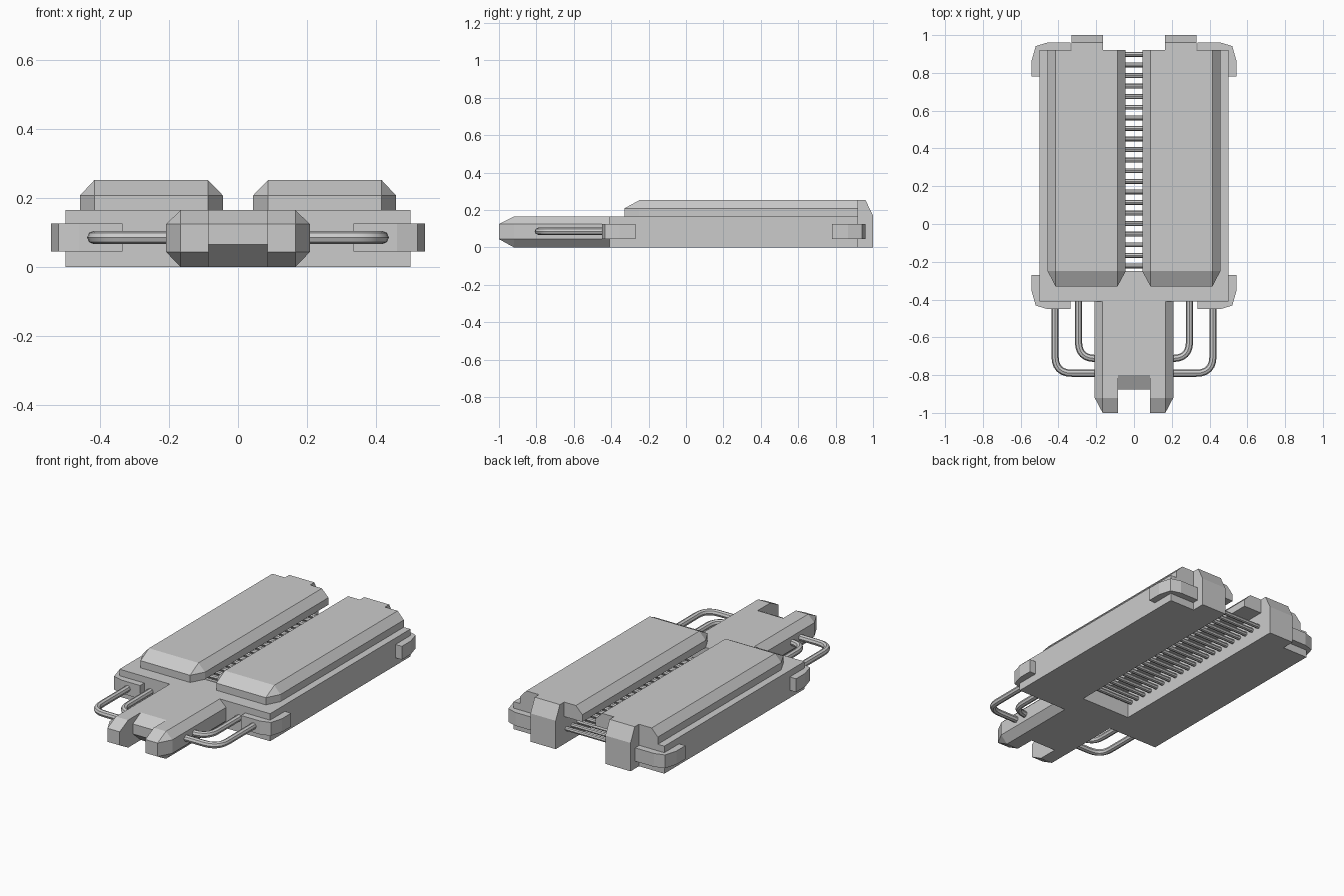
import bpy, bmesh
from mathutils import Vector

if "Cube" in bpy.data.objects:
    bpy.data.objects.remove(bpy.data.objects["Cube"], do_unlink=True)

grey = bpy.data.materials.new("plain_grey")
grey.use_nodes = True
colour = (0.6, 0.6, 0.6, 1)
grey.diffuse_color = colour
grey.node_tree.nodes["Principled BSDF"].inputs["Base Color"].default_value = colour


def finish(name, bm):
    bmesh.ops.recalc_face_normals(bm, faces=bm.faces)
    mesh = bpy.data.meshes.new(name)
    bm.to_mesh(mesh)
    bm.free()
    mesh.materials.append(grey)
    obj = bpy.data.objects.new(name, mesh)
    bpy.context.collection.objects.link(obj)
    return obj


def extrude(name, outline, low, high, axis="z"):
    """Prism from a 2D outline: (x, y) along z, or (y, z) along x."""
    bm = bmesh.new()
    place = (lambda p: (p[0], p[1], low)) if axis == "z" else (lambda p: (low, p[0], p[1]))
    face = bm.faces.new([bm.verts.new(place(p)) for p in outline])
    new = bmesh.ops.extrude_face_region(bm, geom=[face])["geom"]
    step = Vector((0, 0, high - low)) if axis == "z" else Vector((high - low, 0, 0))
    bmesh.ops.translate(bm, vec=step, verts=[g for g in new if isinstance(g, bmesh.types.BMVert)])
    return finish(name, bm)


def hull(name, points):
    bm = bmesh.new()
    for p in points:
        bm.verts.new(p)
    bmesh.ops.convex_hull(bm, input=bm.verts)
    bmesh.ops.dissolve_limit(bm, angle_limit=0.01, verts=bm.verts, edges=bm.edges)
    return finish(name, bm)


def smooth(obj):
    bpy.ops.object.select_all(action="DESELECT")
    obj.select_set(True)
    bpy.context.view_layer.objects.active = obj
    bpy.ops.object.shade_smooth_by_angle()


def tube(name, points, radius, bend):
    """Round bar through points, with corners rounded by quadratic arcs."""
    pts = [Vector(p) for p in points]
    path = [pts[0]]
    for a, b, c in zip(pts, pts[1:], pts[2:]):
        start, end = b + (a - b).normalized() * bend, b + (c - b).normalized() * bend
        for i in range(7):
            t = i / 6
            path.append(start * (1 - t) ** 2 + b * 2 * t * (1 - t) + end * t * t)
    path.append(pts[-1])
    curve = bpy.data.curves.new(name, "CURVE")
    curve.dimensions = "3D"
    curve.bevel_depth = radius
    curve.bevel_resolution = 2
    curve.use_fill_caps = True
    spline = curve.splines.new("POLY")
    spline.points.add(len(path) - 1)
    for sp, p in zip(spline.points, path):
        sp.co = (*p, 1)
    curve.materials.append(grey)
    obj = bpy.data.objects.new(name, curve)
    bpy.context.collection.objects.link(obj)
    bpy.ops.object.select_all(action="DESELECT")
    obj.select_set(True)
    bpy.context.view_layer.objects.active = obj
    bpy.ops.object.convert(target="MESH")
    smooth(bpy.context.object)


TOP, FRONT, BACK, SLOT = 0.165, -0.41, 0.92, -0.25

# Forked base plate, open at the back
extrude("base_plate", [(-0.5, FRONT), (0.5, FRONT), (0.5, BACK), (0.165, BACK),
                       (0.165, SLOT), (-0.165, SLOT), (-0.165, BACK), (-0.5, BACK)], 0, TOP)

# Bars across the slot
for i in range(21):
    y = -0.222 + i * 0.056
    tube(f"slot_bar_{i + 1}", [(-0.18, y, 0.085), (0.18, y, 0.085)], 0.013, 0)

# Central neck between the prongs
extrude("neck_centre", [(-0.35, 0), (-0.35, TOP), (-0.8, TOP), (-0.875, 0.125),
                        (-0.875, 0.065), (-0.8, 0)], -0.09, 0.09, "x")

for side, s in (("left", 1), ("right", -1)):
    # Raised pod with bevelled top and chamfered front corners
    x0, x1, t0, t1 = 0.044, 0.457, 0.087, 0.416
    plan = [(x0, BACK), (x0, SLOT), (t0, -0.33), (t1, -0.33), (x1, SLOT), (x1, BACK)]
    points = [(s * x, y, z) for x, y in plan for z in (TOP, 0.208)]
    points += [(s * x, y, 0.252) for x in (t0, t1) for y in (SLOT, BACK)]
    hull(f"{side}_pod", points)

    # Clip hooked over the back end
    extrude(f"{side}_rear_clip", [(0.9, 0), (1, 0), (1, 0.17), (0.96, 0.252), (0.9, 0.252)],
            s * 0.165, s * 0.332, "x")

    # Tapered prong with chamfered outer edges
    points = []
    for y in (FRONT, -0.92):
        points += [(0.085, y, 0), (0.166, y, 0), (0.208, y, 0.044),
                   (0.208, y, 0.125), (0.166, y, TOP), (0.085, y, TOP)]
    points += [(x, -1, z) for x in (0.085, 0.166) for z in (0.044, 0.125)]
    hull(f"{side}_prong", [(s * x, y, z) for x, y, z in points])

    # Corner guards wrapped around the plate
    for end, edge, d in (("front", FRONT, -1), ("rear", BACK, 1)):
        rim = [(0.335, -0.05), (0.335, 0.04), (0.46, 0.04), (0.52, 0.022),
               (0.542, -0.055), (0.542, -0.14), (0.49, -0.14), (0.49, -0.05)]
        extrude(f"{side}_{end}_corner_guard",
                [(s * x, edge + d * y) for x, y in rim], 0.046, 0.126)

    # Bent handle bars from the plate to the prong
    for label, x, y, bend in (("outer", 0.418, -0.79, 0.09), ("inner", 0.294, -0.712, 0.09)):
        tube(f"{side}_{label}_handle", [(s * x, -0.4, 0.086), (s * x, y, 0.086),
                                        (s * 0.18, y, 0.086)], 0.019, bend)
